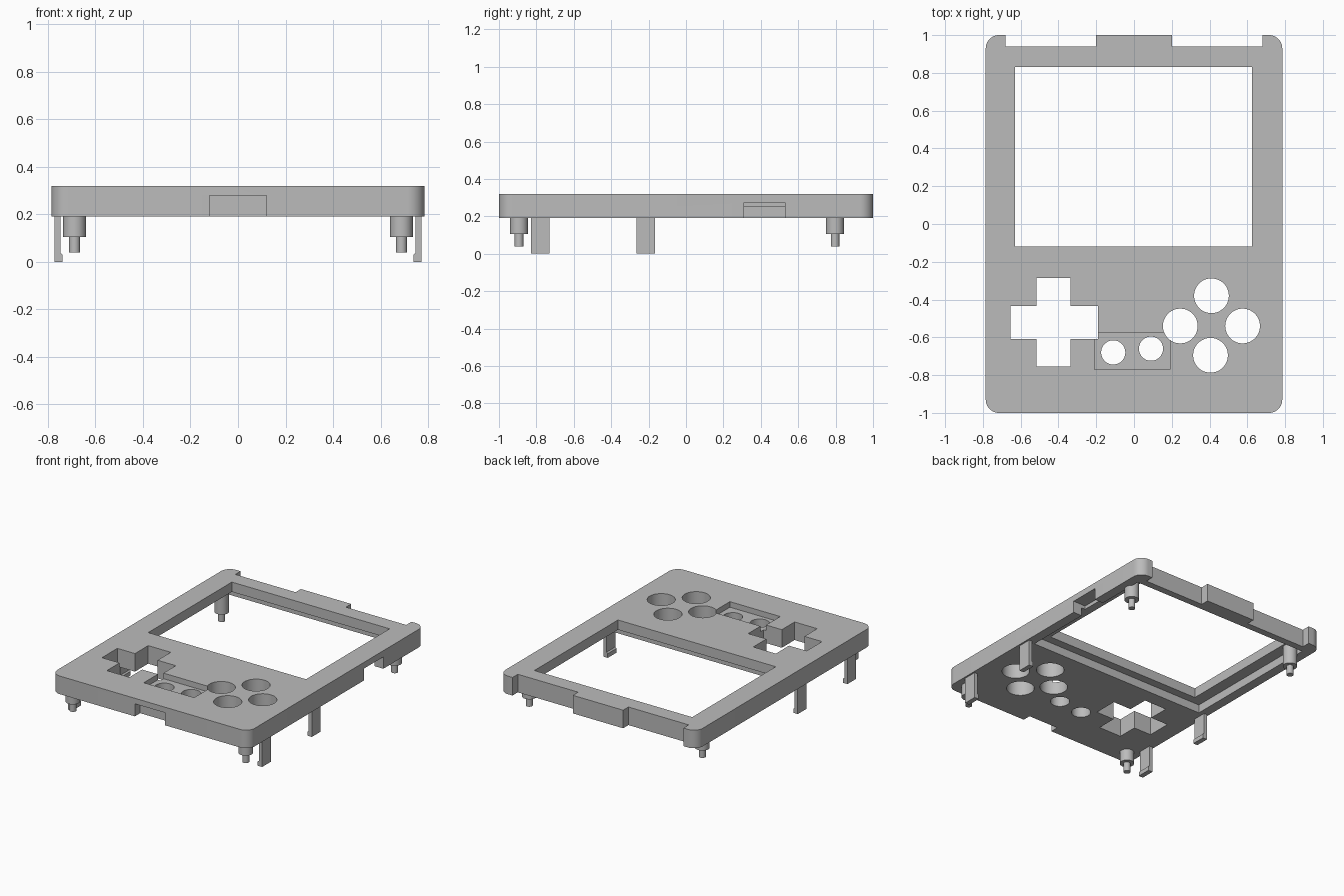
import bpy, bmesh
from math import sin, cos, pi
from mathutils import Matrix

cube = bpy.data.objects.get("Cube")
if cube:
    bpy.data.objects.remove(cube, do_unlink=True)

grey = bpy.data.materials.new("grey plastic")
grey.use_nodes = True
grey.diffuse_color = (0.5, 0.5, 0.5, 1)
grey.node_tree.nodes["Principled BSDF"].inputs["Base Color"].default_value = (0.5, 0.5, 0.5, 1)

BOTTOM, TOP = 0.19, 0.32
HALF_W, RADIUS = 0.785, 0.07
CEILING = 0.25


def finish(bm, name):
    bmesh.ops.recalc_face_normals(bm, faces=bm.faces)
    mesh = bpy.data.meshes.new(name)
    bm.to_mesh(mesh)
    bm.free()
    mesh.materials.append(grey)
    ob = bpy.data.objects.new(name, mesh)
    bpy.context.collection.objects.link(ob)
    return ob


def prism(name, points, direction):
    """Extrude a closed 3D outline along a vector."""
    bm = bmesh.new()
    face = bm.faces.new([bm.verts.new(p) for p in points])
    out = bmesh.ops.extrude_face_region(bm, geom=[face])
    verts = [g for g in out["geom"] if isinstance(g, bmesh.types.BMVert)]
    bmesh.ops.translate(bm, verts=verts, vec=direction)
    return finish(bm, name)


def box(name, x0, x1, y0, y1, z0, z1):
    outline = [(x0, y0, z0), (x1, y0, z0), (x1, y1, z0), (x0, y1, z0)]
    return prism(name, outline, (0, 0, z1 - z0))


def add_cylinder(bm, x, y, r, z0, z1):
    bmesh.ops.create_cone(bm, cap_ends=True, segments=48, radius1=r, radius2=r,
                          depth=z1 - z0, matrix=Matrix.Translation((x, y, (z0 + z1) / 2)))


def hole(x, y, r):
    bm = bmesh.new()
    add_cylinder(bm, x, y, r, 0.1, 0.4)
    return finish(bm, "hole_cutter")


def smooth(ob):
    bpy.ops.object.select_all(action='DESELECT')
    ob.select_set(True)
    bpy.context.view_layer.objects.active = ob
    bpy.ops.object.shade_smooth_by_angle(angle=pi / 6)


def corner(cx, cy, start):
    return [(cx + RADIUS * cos(start + i * pi / 20), cy + RADIUS * sin(start + i * pi / 20))
            for i in range(11)]


# Faceplate outline: right half, with the rear notch, mirrored
inset = HALF_W - RADIUS
half = corner(inset, RADIUS - 1, -pi / 2) + corner(inset, 1 - RADIUS, 0)
half += [(0.68, 1), (0.68, 0.94), (0.2, 0.94), (0.2, 1)]
outline = half + [(-x, y) for x, y in reversed(half)]
faceplate = prism("faceplate", [(x, y, BOTTOM) for x, y in outline], (0, 0, TOP - BOTTOM))

# Cutters: screen window and the ledge behind it, cross pad, small button tray, edge slots
cutters = [
    box("recess_cutter", -0.715, 0.715, -0.18, 0.89, 0.1, CEILING),
    box("window_cutter", -0.63, 0.625, -0.12, 0.83, 0.1, 0.4),
    box("cross_wide_cutter", -0.655, -0.19, -0.61, -0.435, 0.1, 0.4),
    box("cross_tall_cutter", -0.515, -0.335, -0.755, -0.285, 0.1, 0.4),
    box("tray_cutter", -0.21, 0.19, -0.77, -0.575, 0.28, 0.4),
    box("front_slot_cutter", -0.12, 0.12, -1.1, -0.94, 0.1, 0.28),
    box("side_slot_cutter", 0.685, 0.9, 0.31, 0.53, 0.1, 0.275),
]
# Four round action buttons and two small ones
for x, y in [(0.41, -0.38), (0.245, -0.54), (0.575, -0.54), (0.405, -0.695)]:
    cutters.append(hole(x, y, 0.092))
for x, y in [(-0.11, -0.68), (0.09, -0.66)]:
    cutters.append(hole(x, y, 0.064))

bpy.context.view_layer.objects.active = faceplate
for cutter in cutters:
    cutter.hide_render = True
    mod = faceplate.modifiers.new("cut", 'BOOLEAN')
    mod.operation = 'DIFFERENCE'
    mod.solver = 'EXACT'
    mod.object = cutter
    bpy.ops.object.modifier_apply(modifier=mod.name)
    bpy.data.objects.remove(cutter, do_unlink=True)
smooth(faceplate)

for side, label in ((1, "left"), (-1, "right")):
    # Stepped locating posts
    for y, place, root in ((-0.893, "front", BOTTOM), (0.797, "rear", CEILING)):
        bm = bmesh.new()
        add_cylinder(bm, side * 0.688, y, 0.048, 0.105, root)
        add_cylinder(bm, side * 0.688, y, 0.023, 0.04, 0.105)
        smooth(finish(bm, f"{label}_{place}_post"))
    # Snap latches with an inward hook
    profile = [(0.773, BOTTOM), (0.773, 0), (0.738, 0), (0.738, 0.03), (0.748, 0.038), (0.748, BOTTOM)]
    for y, place in ((-0.83, "front"), (-0.265, "middle")):
        prism(f"{label}_{place}_latch", [(side * x, y, z) for x, z in profile], (0, 0.1, 0))
